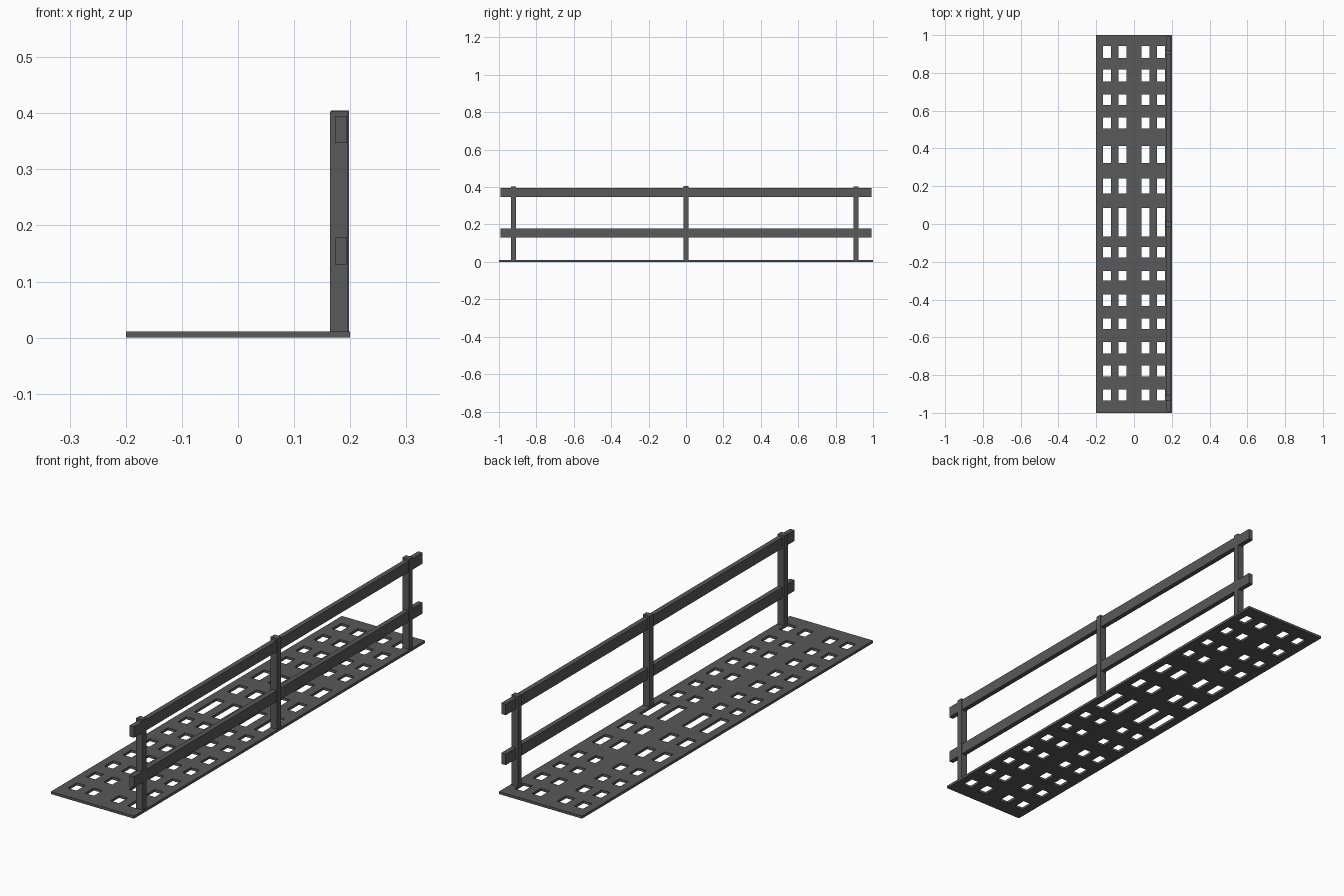
import bpy, bmesh
from mathutils import Matrix, Vector

if "Cube" in bpy.data.objects:
    bpy.data.objects.remove(bpy.data.objects["Cube"])

metal = bpy.data.materials.new("dark_grey_metal")
metal.diffuse_color = (0.1, 0.1, 0.1, 1)
metal.use_nodes = True
metal.node_tree.nodes["Principled BSDF"].inputs["Base Color"].default_value = metal.diffuse_color


def finish(name, bm):
    bmesh.ops.recalc_face_normals(bm, faces=bm.faces)
    mesh = bpy.data.meshes.new(name)
    bm.to_mesh(mesh)
    bm.free()
    mesh.materials.append(metal)
    obj = bpy.data.objects.new(name, mesh)
    bpy.context.collection.objects.link(obj)
    return obj


def box(name, x, y, z):
    """Box from (min, max) ranges."""
    size = [b - a for a, b in (x, y, z)]
    mid = Vector([(a + b) / 2 for a, b in (x, y, z)])
    bm = bmesh.new()
    bmesh.ops.create_cube(bm, size=1, matrix=Matrix.Translation(mid) @ Matrix.Diagonal((*size, 1)))
    return finish(name, bm)


# Walkway plate: a grid of cells, every odd row/column crossing is a hole
THICK = 0.011
hole_cols = [(-0.164, -0.122), (-0.081, -0.039), (0.04, 0.082), (0.123, 0.165)]
hole_rows = [(-0.935, -0.875), (-0.807, -0.75), (-0.685, -0.625), (-0.557, -0.5),
             (-0.435, -0.372), (-0.3, -0.248), (-0.178, -0.122), (-0.065, 0.085),
             (0.162, 0.242), (0.322, 0.412), (0.505, 0.565), (0.63, 0.685),
             (0.755, 0.817), (0.88, 0.942)]
xs = [-0.2] + [v for c in hole_cols for v in c] + [0.2]
ys = [-1.0] + [v for r in hole_rows for v in r] + [1.0]
bm = bmesh.new()
grid = [[bm.verts.new((x, y, 0)) for y in ys] for x in xs]
for i in range(len(xs) - 1):
    for j in range(len(ys) - 1):
        if not (i % 2 and j % 2):
            bm.faces.new((grid[i][j], grid[i + 1][j], grid[i + 1][j + 1], grid[i][j + 1]))
ext = bmesh.ops.extrude_face_region(bm, geom=bm.faces[:], use_keep_orig=True)
bmesh.ops.translate(bm, vec=(0, 0, THICK),
                    verts=[g for g in ext["geom"] if isinstance(g, bmesh.types.BMVert)])
finish("walkway_plate", bm)

# Railing posts
for name, y, x0, top in (("front_post", -0.922, 0.164, 0.403),
                         ("middle_post", 0.0, 0.166, 0.405),
                         ("back_post", 0.908, 0.164, 0.403)):
    box(name, (x0, x0 + 0.032), (y - 0.013, y + 0.013), (THICK - 0.002, top))

# Rails running through the posts
for name, z in (("lower_rail", (0.13, 0.178)), ("upper_rail", (0.347, 0.395))):
    box(name, (0.173, 0.194), (-0.992, 0.992), z)
